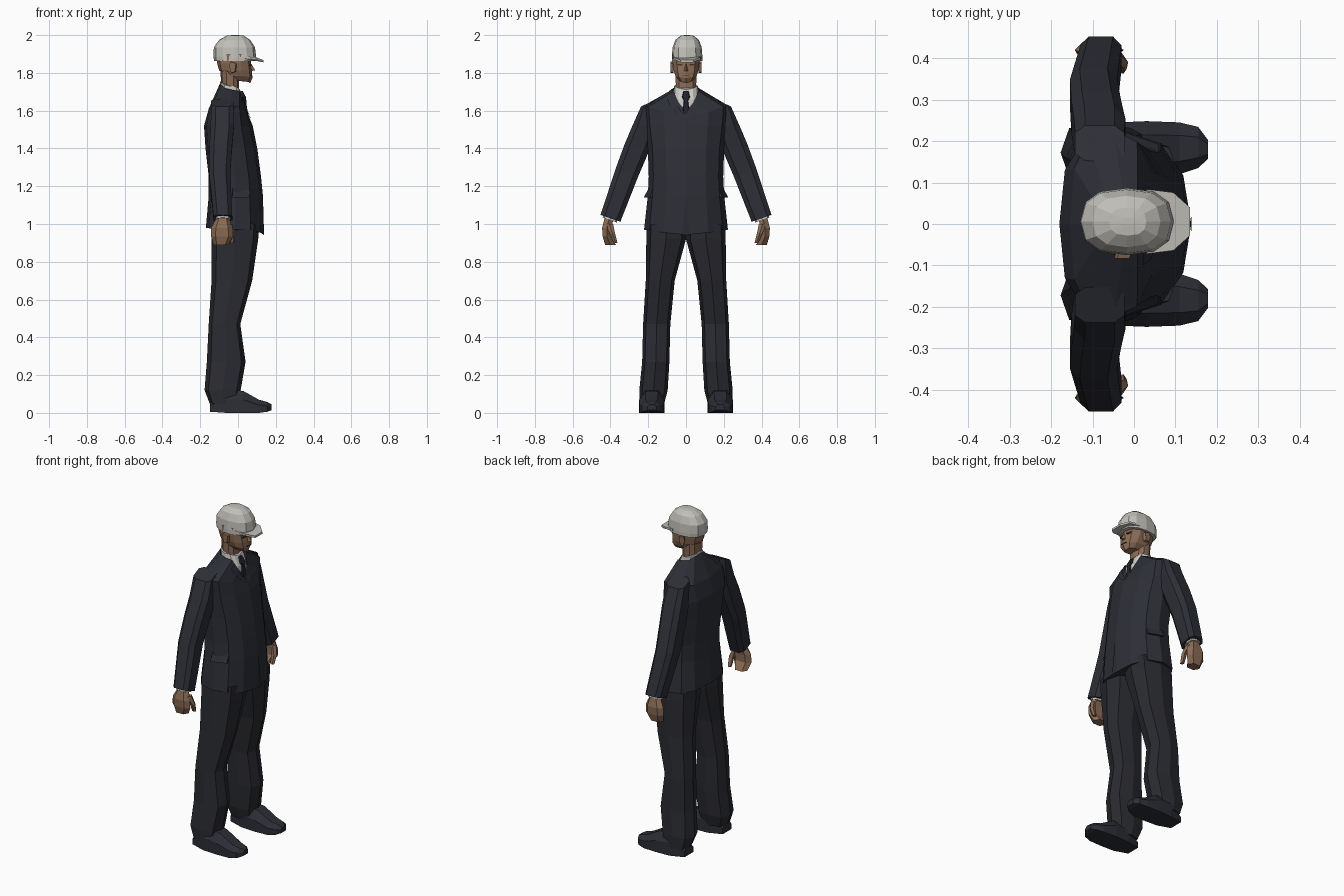
import bpy, bmesh, math
from mathutils import Vector
from mathutils.bvhtree import BVHTree

if "Cube" in bpy.data.objects:
    bpy.data.objects.remove(bpy.data.objects["Cube"])


def material(name, rgb):
    m = bpy.data.materials.new(name)
    m.diffuse_color = (*rgb, 1)
    m.use_nodes = True
    m.node_tree.nodes["Principled BSDF"].inputs["Base Color"].default_value = m.diffuse_color
    return m


JACKET = material("navy jacket cloth", (0.026, 0.028, 0.037))
TROUSER = material("charcoal trouser cloth", (0.023, 0.024, 0.030))
SHOE = material("dark shoe leather", (0.025, 0.027, 0.036))
SKIN = material("brown skin", (0.26, 0.15, 0.092))
SHIRT = material("white shirt", (0.62, 0.61, 0.58))
TIE = material("black tie", (0.015, 0.016, 0.025))
CAP = material("light grey cap", (0.53, 0.52, 0.48))
DARK = material("dark brown features", (0.06, 0.035, 0.024))


def make(name, verts, faces, mat):
    bm = bmesh.new()
    vs = [bm.verts.new(v) for v in verts]
    for f in faces:
        bm.faces.new([vs[i] for i in f])
    bmesh.ops.recalc_face_normals(bm, faces=bm.faces)
    me = bpy.data.meshes.new(name)
    bm.to_mesh(me)
    bm.free()
    me.materials.append(mat)
    ob = bpy.data.objects.new(name, me)
    bpy.context.collection.objects.link(ob)
    return ob


def loft(name, rings, mat, top=True):
    """Skin a list of equal rings and cap the ends."""
    n = len(rings[0])
    verts = [p for r in rings for p in r]
    faces = [(k * n + i, k * n + (i + 1) % n, (k + 1) * n + (i + 1) % n, (k + 1) * n + i)
             for k in range(len(rings) - 1) for i in range(n)]
    faces.append(tuple(range(n)))
    if top:
        faces.append(tuple(range(len(verts) - n, len(verts))))
    return make(name, verts, faces, mat)


def ring(x0, x1, y0, y1, z, n=10, p=0.8, tilt=0.0, turn=0.0, front_p=None):
    """Rounded section; z may be (front, side, back) heights, tilt slopes it across y."""
    zf, zs, zb = z if isinstance(z, tuple) else (z, z, z)
    pts = []
    for i in range(n):
        a = 2 * math.pi * (i + turn) / n
        c, s = math.cos(a), math.sin(a)
        q = front_p if front_p and c > 0 else p
        u = math.copysign(abs(c) ** q, c) if abs(c) > 1e-6 else 0
        v = math.copysign(abs(s) ** q, s) if abs(s) > 1e-6 else 0
        dz = (zf - zs) * max(c, 0) ** 4 + (zb - zs) * max(-c, 0) ** 2
        pts.append(((x0 + x1) / 2 + u * (x1 - x0) / 2,
                    (y0 + y1) / 2 + v * (y1 - y0) / 2,
                    zs + dz + tilt * v * (y1 - y0) / 2))
    return pts


def flip(rings, s):
    return [[(x, y * s, z) for x, y, z in r] for r in rings]


def body(rows, **kw):
    """Sections symmetric about y = 0, rows of (back, front, half width, z)."""
    return [ring(a, b, -w, w, z, **kw) for a, b, w, z in rows]


def slab(name, pts, d, mat, s=1):
    """Extrude a polygon by the vector d."""
    return loft(name, flip([pts, [tuple(Vector(p) + Vector(d)) for p in pts]], s), mat)


# Jacket body with a V opening at the neck
jacket = loft("jacket_body", body([
    (-.17, .138, .222, (.942, .97, .98)), (-.155, .132, .202, 1.15), (-.155, .122, .197, 1.25),
    (-.172, .102, .202, 1.4), (-.18, .078, .218, 1.52),
    (-.155, .058, .226, (1.57, 1.625, 1.61)), (-.095, .04, .076, (1.595, 1.71, 1.745))],
    n=12, p=.75, front_p=.92), JACKET, top=False)
tree = BVHTree.FromPolygons([v.co for v in jacket.data.vertices],
                            [tuple(p.vertices) for p in jacket.data.polygons])


def front_strip(name, pairs, mat, s=1, off=.005):
    """Thin strip laid on the jacket front from pairs of (y, z) edge points."""
    verts = []
    for y, z in [q for pr in pairs for q in pr]:
        hit = tree.ray_cast(Vector((1, y * s, z)), Vector((-1, 0, 0)))[0]
        verts.append((hit.x + off if hit else 0.03, y * s, z))
    faces = [(2 * i, 2 * i + 1, 2 * i + 3, 2 * i + 2) for i in range(len(pairs) - 1)]
    return make(name, verts, faces, mat)


# Opening below the last button
front_strip("jacket_front_slit", [((-.002, 1.13), (.002, 1.13)), ((-.02, .953), (.02, .953))],
            TROUSER, off=.004)

# Shirt collar and tie
loft("shirt_collar", body([(-.09, .04, .08, 1.56), (-.09, .034, .068, 1.66),
                           (-.095, .01, .064, (1.71, 1.73, 1.757))], n=12), SHIRT)
loft("tie", body([(.02, .05, .02, 1.58), (.015, .044, .012, 1.652), (.01, .042, .021, 1.672),
                  (0, .024, .013, 1.705)], n=8, p=.6), TIE)

for s, side in ((1, "left"), (-1, "right")):
    front_strip(side + "_lapel", [((.066, 1.68), (.1, 1.665)), ((.05, 1.635), (.085, 1.625)),
                                  ((.028, 1.6), (.045, 1.585)), ((.001, 1.57), (.006, 1.555))],
                JACKET, s)
    # Pocket flap
    slab(side + "_pocket_flap", [(-.03, .185, 1.19), (.06, .162, 1.19), (.06, .18, 1.14),
                                 (-.03, .212, 1.14)], (0, .012, 0), JACKET, s)
    # Sleeve, cuff and hand
    loft(side + "_sleeve", flip([ring(*r, 8, .6, t, .5) for r, t in (
        ((-.145, -.02, .15, .24, 1.642), -.45), ((-.148, -.018, .15, .284, 1.52), .1),
        ((-.154, -.028, .188, .328, 1.41), .2), ((-.157, -.038, .25, .377, 1.27), .3),
        ((-.132, -.028, .345, .455, 1.03), .35))], s), JACKET)
    loft(side + "_shirt_cuff", flip([ring(-.12, -.04, .362, .437, 1.06, 8, tilt=.35),
                                     ring(-.12, -.04, .365, .441, 1.021, 8, tilt=.35)], s), SHIRT)
    loft(side + "_hand", flip([
        ring(-.11, -.05, .378, .432, 1.04, 6), ring(-.142, -.028, .392, .447, .98, 6),
        ring(-.143, -.025, .395, .444, .935, 6), ring(-.13, -.05, .368, .432, .89, 6)], s), SKIN)
    loft(side + "_thumb", flip([
        ring(-.06, -.03, .385, .425, 1.0, 5), ring(-.045, -.014, .375, .405, .95, 5),
        ring(-.042, -.018, .362, .384, .9, 5)], s), SKIN)
    # Trouser leg
    loft(side + "_trouser_leg", flip([ring(*r, 8, .7) for r in (
        (-.14, .112, 0, .207, 1.0), (-.14, .107, 0, .21, .92), (-.14, .075, .06, .213, .7),
        (-.155, .012, .083, .227, .47), (-.165, .04, .088, .232, .27),
        (-.177, .014, .097, .247, .12), (-.15, .0, .115, .245, .05))], s), TROUSER)
    # Shoe: sections from heel to toe
    loft(side + "_shoe", flip([[
        (x, a, z0), (x, b, z0), (x, b, z0 + .6 * (z1 - z0)), (x, b - .25 * (b - a), z1),
        (x, a + .25 * (b - a), z1), (x, a, z0 + .6 * (z1 - z0))] for x, a, b, z0, z1 in (
        (-.147, .14, .224, .006, .06), (-.06, .12, .244, 0, .13), (.03, .115, .248, 0, .115),
        (.11, .12, .245, 0, .07), (.155, .135, .234, .006, .058), (.178, .157, .203, .014, .045))],
        s), SHOE)
    # Ear, eye and brow
    slab(side + "_ear", [(-.03, .066, 1.8), (-.012, .066, 1.805), (-.005, .066, 1.85),
                         (-.035, .066, 1.86), (-.042, .066, 1.835)], (-.006, .017, 0), SKIN, s)
    slab(side + "_eye", [(.063, .018, 1.838), (.054, .044, 1.838), (.054, .044, 1.847),
                         (.063, .018, 1.847)], (.008, 0, 0), DARK, s)

# Neck and head
loft("neck", body([(-.085, .005, .054, 1.68), (-.09, .004, .057, 1.76), (-.095, .01, .06, 1.83)]), SKIN)
loft("head", body([
    (-.05, .064, .036, (1.745, 1.757, 1.79)), (-.085, .076, .058, (1.772, 1.783, 1.805)),
    (-.1, .074, .068, 1.812), (-.11, .068, .073, 1.85), (-.112, .07, .074, 1.9)], n=10), SKIN)
make("nose", [(.066, 0, 1.855), (.06, -.018, 1.806), (.06, .018, 1.806), (.091, 0, 1.814)],
     [(0, 1, 3), (0, 3, 2), (1, 2, 3), (0, 2, 1)], SKIN)
slab("mouth", [(.07, -.018, 1.783), (.07, .018, 1.783), (.07, .018, 1.787), (.07, -.018, 1.787)],
     (.007, 0, 0), DARK)

# Cap crown and peak
crown = loft("cap_crown", body([
    (-.126, .092, .081, 1.863), (-.13, .096, .081, 1.885), (-.128, .09, .077, 1.935),
    (-.1, .064, .062, 1.975), (-.06, .03, .034, 1.997), (-.03, .0, .01, 2.0)], n=12), CAP)
half = [(.03, .078, 1.888), (.095, .07, 1.883), (.135, .034, 1.868)]
peak = slab("cap_peak", half + [(x, -y, z) for x, y, z in reversed(half)], (0, 0, -.012), CAP)
crown.location.y = peak.location.y = .006
